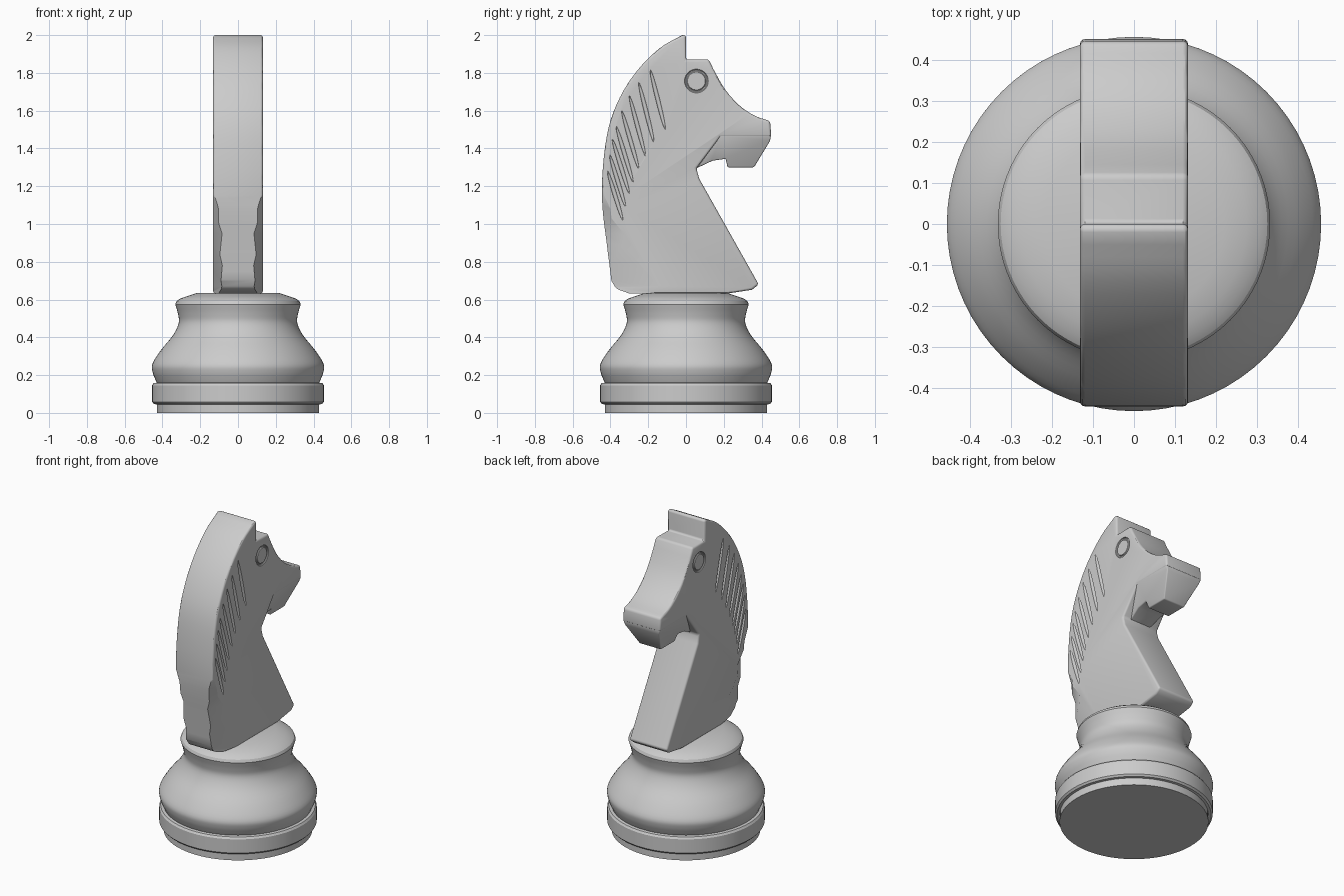
import bpy, bmesh, math
from mathutils import Vector, Matrix

if "Cube" in bpy.data.objects:
    bpy.data.objects.remove(bpy.data.objects["Cube"])

W = 0.132  # half thickness of the head


def smooth_curve(pts, n=3):
    """Catmull-Rom points through pts."""
    v = [Vector(p) for p in pts]
    v = [2 * v[0] - v[1]] + v + [2 * v[-1] - v[-2]]
    out = []
    for a, b, c, d in zip(v, v[1:], v[2:], v[3:]):
        for i in range(n):
            t = i / n
            out.append(0.5 * (2 * b + (c - a) * t + (2 * a - 5 * b + 4 * c - d) * t * t
                              + (3 * b - a - 3 * c + d) * t ** 3))
    return [tuple(p) for p in out] + [tuple(pts[-1])]


def loft(bm, rings):
    """Closed solid through a stack of equal-length rings."""
    rs = [[bm.verts.new(p) for p in r] for r in rings]
    n = len(rs[0])
    for a, b in zip(rs, rs[1:]):
        for i in range(n):
            j = (i + 1) % n
            bm.faces.new((a[i], a[j], b[j], b[i]))
    bm.faces.new(rs[0])
    bm.faces.new(rs[-1])


def to_object(bm, name):
    bmesh.ops.recalc_face_normals(bm, faces=bm.faces[:])
    me = bpy.data.meshes.new(name)
    bm.to_mesh(me)
    bm.free()
    ob = bpy.data.objects.new(name, me)
    bpy.context.collection.objects.link(ob)
    return ob


def select(ob):
    bpy.ops.object.select_all(action='DESELECT')
    ob.select_set(True)
    bpy.context.view_layer.objects.active = ob


def bevel(ob, width):
    m = ob.modifiers.new("bevel", 'BEVEL')
    m.width, m.segments, m.limit_method = width, 3, 'ANGLE'
    m.angle_limit = math.radians(30)
    m.use_clamp_overlap = False
    select(ob)
    bpy.ops.object.modifier_apply(modifier=m.name)


def cut(ob, cutter):
    m = ob.modifiers.new("cut", 'BOOLEAN')
    m.operation, m.solver, m.object = 'DIFFERENCE', 'EXACT', cutter
    select(ob)
    bpy.ops.object.modifier_apply(modifier=m.name)
    bpy.data.objects.remove(cutter)


def shade(ob):
    select(ob)
    bpy.ops.object.shade_smooth_by_angle(angle=math.radians(30))


# Turned base
profile = [(0, 0), (0.43, 0), (0.43, 0.045), (0.445, 0.047), (0.455, 0.058), (0.455, 0.145),
           (0.447, 0.157), (0.43, 0.16)]
profile += smooth_curve([(0.435, 0.17), (0.452, 0.215), (0.453, 0.26), (0.41, 0.33), (0.345, 0.41),
                         (0.314, 0.475), (0.318, 0.525), (0.332, 0.575)], 4)
profile += [(0.325, 0.592), (0.305, 0.606), (0.275, 0.616), (0.22, 0.634), (0, 0.634)]
bm = bmesh.new()
vs = [bm.verts.new((r, 0, z)) for r, z in profile]
es = [bm.edges.new(p) for p in zip(vs, vs[1:])]
bmesh.ops.spin(bm, geom=vs + es, cent=(0, 0, 0), axis=(0, 0, 1), angle=math.tau, steps=72)
bmesh.ops.remove_doubles(bm, verts=bm.verts[:], dist=1e-4)
shade(to_object(bm, "base"))

# Head and neck silhouette as (y, z), extruded across x
outline = smooth_curve([(-0.395, 0.70), (-0.42, 0.9), (-0.443, 1.1), (-0.44, 1.3), (-0.41, 1.51),
                        (-0.35, 1.67), (-0.26, 1.81), (-0.14, 1.93), (-0.02, 2.0)], 4)
outline += [(0.0, 2.0), (0.0, 1.87), (0.12, 1.872)]
outline += smooth_curve([(0.145, 1.82), (0.205, 1.715), (0.28, 1.63), (0.36, 1.575), (0.445, 1.545)])
outline += [(0.452, 1.46), (0.18, 1.46), (0.055, 1.295), (0.07, 1.24), (0.385, 0.68), (0.35, 0.652),
            (0.22, 0.632), (-0.30, 0.632), (-0.37, 0.657)]
bm = bmesh.new()
loft(bm, [[(x, y, z) for y, z in outline] for x in (-W, W)])
head = to_object(bm, "horse_head")
bevel(head, 0.013)

# Curved chamfers on the lower back of the neck: z, inner (x, y), side (x, y)
levels = [(0.55, 0.083, -0.38, W, 0.02), (0.67, 0.083, -0.39, W, -0.14),
          (0.78, 0.083, -0.405, W, -0.24), (0.95, 0.085, -0.425, W, -0.33),
          (1.08, 0.104, -0.44, W, -0.40), (1.2, 0.14, -0.45, 0.16, -0.42)]
for s in (-1, 1):
    rings = []
    for z, xi, yi, xs, ys in levels:
        a, b = Vector((xi, yi)), Vector((xs, ys))
        d = (b - a).normalized() * 0.1
        rings.append([(s * p[0], p[1], z) for p in (a - d, b + d, Vector((0.3, -0.7)))])
    bm = bmesh.new()
    loft(bm, rings)
    cut(head, to_object(bm, "neck_cutter"))

# Mane grooves: start (y, z), end (y, z)
starts = [(-0.19, 1.82), (-0.25, 1.75), (-0.30, 1.68), (-0.34, 1.60),
          (-0.37, 1.52), (-0.39, 1.45), (-0.405, 1.37), (-0.415, 1.28)]
ends = [(-0.11, 1.50), (-0.17, 1.43), (-0.215, 1.36), (-0.25, 1.29),
        (-0.28, 1.22), (-0.30, 1.16), (-0.32, 1.09), (-0.335, 1.02)]
bm = bmesh.new()
for s in (-1, 1):
    for p, q in zip(starts, ends):
        a, b = Vector((s * W, *p)), Vector((s * W, *q))
        rot = (b - a).to_track_quat('Z', 'X').to_matrix().to_4x4()
        mat = Matrix.Translation((a + b) / 2) @ rot @ Matrix.Diagonal((0.011, 0.011, (b - a).length / 2, 1))
        bmesh.ops.create_uvsphere(bm, u_segments=12, v_segments=12, radius=1, matrix=mat)
cut(head, to_object(bm, "mane_cutter"))

# Ring grooves for the eyes
for s in (-1, 1):
    bpy.ops.mesh.primitive_torus_add(location=(s * W, 0.055, 1.757), rotation=(0, math.pi / 2, 0),
                                     major_segments=40, minor_segments=10,
                                     major_radius=0.055, minor_radius=0.008)
    cut(head, bpy.context.object)
shade(head)

# Lower jaw, narrowing downwards
jaw_outline = [(0.18, 1.47), (0.45, 1.47), (0.445, 1.44), (0.36, 1.30), (0.22, 1.30),
               (0.21, 1.345), (0.14, 1.335), (0.055, 1.295)]
bm = bmesh.new()
loft(bm, [[(s * (0.075 + (z - 1.30) * 0.33), y, z) for y, z in jaw_outline] for s in (-1, 1)])
jaw = to_object(bm, "lower_jaw")
bevel(jaw, 0.006)
shade(jaw)
